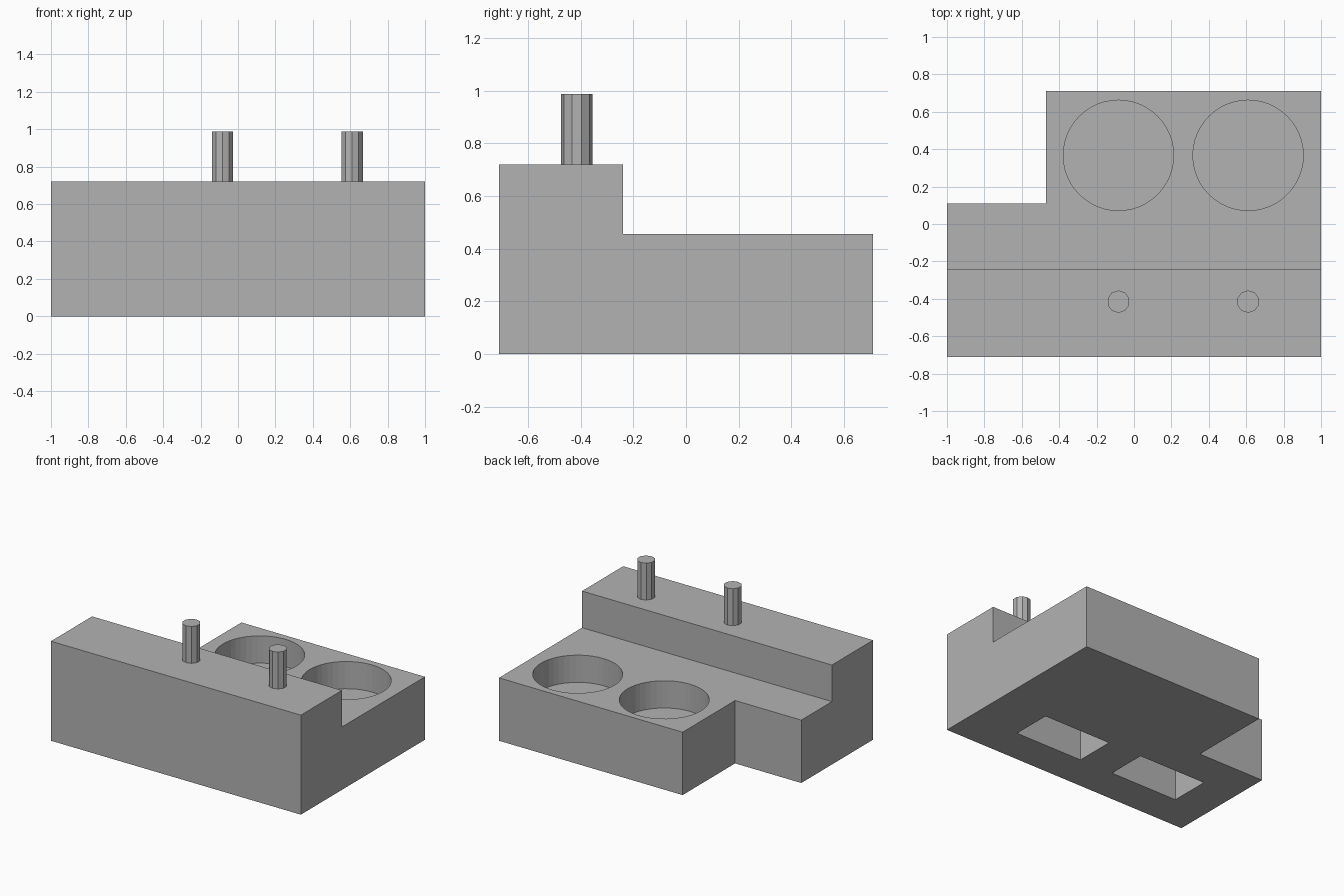
import bpy
import bmesh

cube = bpy.data.objects.get("Cube")
if cube:
    bpy.data.objects.remove(cube, do_unlink=True)

# Single plain grey
grey = bpy.data.materials.new("plain_grey")
grey.use_nodes = True
colour = (0.45, 0.45, 0.45, 1)
grey.diffuse_color = colour
grey.node_tree.nodes["Principled BSDF"].inputs["Base Color"].default_value = colour

FRONT, BACK = -0.71, 0.71
STEP_Y, STEP_Z, TOP_Z = -0.24, 0.455, 0.72
COLUMNS = (-0.083, 0.61)


def finish(bm, name):
    mesh = bpy.data.meshes.new(name)
    bmesh.ops.recalc_face_normals(bm, faces=bm.faces)
    bm.to_mesh(mesh)
    bm.free()
    obj = bpy.data.objects.new(name, mesh)
    bpy.context.collection.objects.link(obj)
    mesh.materials.append(grey)
    return obj


def extrusion(name, points, direction):
    bm = bmesh.new()
    face = bm.faces.new([bm.verts.new(p) for p in points])
    new = bmesh.ops.extrude_face_region(bm, geom=[face])["geom"]
    verts = [g for g in new if isinstance(g, bmesh.types.BMVert)]
    bmesh.ops.translate(bm, verts=verts, vec=direction)
    return finish(bm, name)


def box(name, x0, x1, y0, y1, z0, z1):
    corners = [(x0, y0, z0), (x1, y0, z0), (x1, y1, z0), (x0, y1, z0)]
    return extrusion(name, corners, (0, 0, z1 - z0))


def cylinder(name, x, y, z0, z1, radius, sides):
    bpy.ops.mesh.primitive_cylinder_add(vertices=sides, radius=radius, depth=z1 - z0,
                                        location=(x, y, (z0 + z1) / 2))
    obj = bpy.context.object
    obj.name = name
    obj.data.materials.append(grey)
    return obj


# Stepped base block, from its side profile
profile = [(FRONT, 0), (BACK, 0), (BACK, STEP_Z), (STEP_Y, STEP_Z),
           (STEP_Y, TOP_Z), (FRONT, TOP_Z)]
base = extrusion("stepped_base", [(-1, y, z) for y, z in profile], (2, 0, 0))

# Corner notch, round cups above, rectangular pockets below
cutters = [box("notch_cutter", -1.2, -0.47, 0.11, 1, -0.2, 1)]
for x in COLUMNS:
    cutters.append(cylinder("cup_cutter", x, 0.367, 0.258, 0.7, 0.295, 48))
for x in (-0.73, 0.08):
    cutters.append(box("pocket_cutter", x, x + 0.54, -0.45, -0.16, -0.2, 0.27))

bpy.context.view_layer.objects.active = base
for cutter in cutters:
    cut = base.modifiers.new("cut", "BOOLEAN")
    cut.operation = "DIFFERENCE"
    cut.solver = "EXACT"
    cut.object = cutter
    bpy.ops.object.modifier_apply(modifier=cut.name)
for cutter in cutters:
    bpy.data.objects.remove(cutter, do_unlink=True)

# Faceted pins on the raised front
for side, x in zip(("right", "left"), COLUMNS):
    cylinder(side + "_pin", x, -0.415, TOP_Z, 0.987, 0.06, 10)
